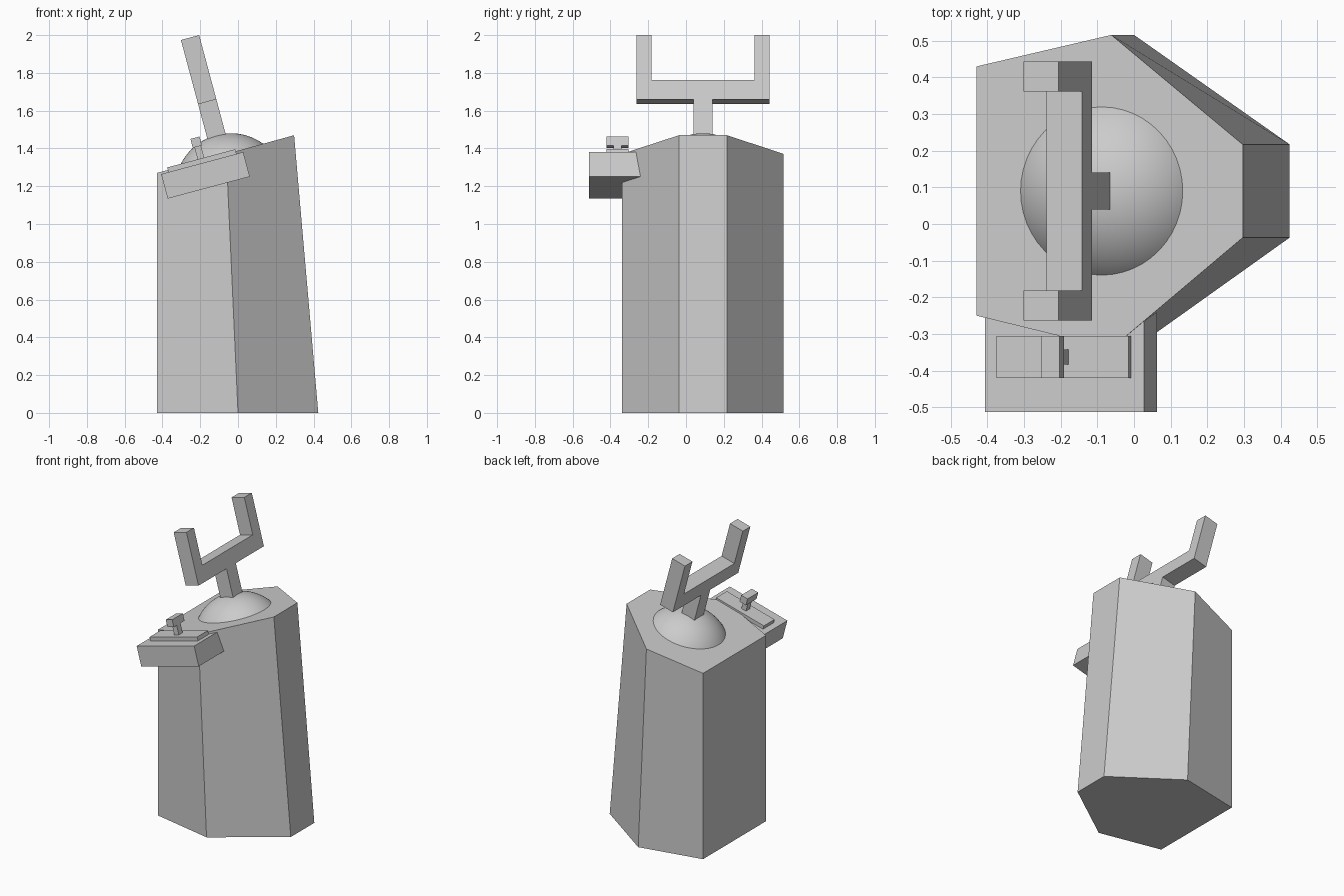
import bpy, bmesh
from math import radians, sqrt
from mathutils import Matrix, Vector

if "Cube" in bpy.data.objects:
    bpy.data.objects.remove(bpy.data.objects["Cube"])

# Tilted frame lying on the sloping top of the pedestal
TILT = Matrix.Translation((-0.087, 0.09, 1.364)) @ Matrix.Rotation(radians(-15), 4, 'Y')


def finish(bm, name, matrix=Matrix()):
    bmesh.ops.recalc_face_normals(bm, faces=bm.faces[:])
    bm.transform(matrix)
    mesh = bpy.data.meshes.new(name)
    bm.to_mesh(mesh)
    bm.free()
    obj = bpy.data.objects.new(name, mesh)
    bpy.context.collection.objects.link(obj)
    return obj


def loft(name, lower, upper, matrix=Matrix()):
    """Solid between two matching outlines."""
    bm = bmesh.new()
    a = [bm.verts.new(p) for p in lower]
    b = [bm.verts.new(p) for p in upper]
    n = len(a)
    bm.faces.new(a[::-1])
    bm.faces.new(b)
    for i in range(n):
        j = (i + 1) % n
        bm.faces.new((a[i], a[j], b[j], b[i]))
    return finish(bm, name, matrix)


def tilted_box(name, x, y, z):
    """Box given by (min, max) ranges; y is in world units."""
    y0, y1 = y[0] - 0.09, y[1] - 0.09
    ring = [(x[0], y0), (x[1], y0), (x[1], y1), (x[0], y1)]
    return loft(name, [(*p, z[0]) for p in ring], [(*p, z[1]) for p in ring], TILT)


# Six-sided pedestal, leaning in on the right, with a sloping top
base = [(-0.43, -0.25), (0, -0.34), (0.425, -0.037), (0.425, 0.217), (0, 0.516), (-0.43, 0.43)]
top = [(-0.43, -0.25), (-0.062, -0.34), (0.297, -0.037), (0.297, 0.217), (-0.062, 0.516), (-0.43, 0.43)]
loft("pedestal", [(x, y, 0) for x, y in base],
     [(x, y, 1.27 + (x + 0.43) * 0.275) for x, y in top])

# Smooth dome: a spherical cap resting on the sloping top
rim, height = 0.23, 0.11
radius = (rim ** 2 + height ** 2) / (2 * height)
bm = bmesh.new()
bmesh.ops.create_uvsphere(bm, u_segments=48, v_segments=48, radius=radius,
                          matrix=Matrix.Translation((0, 0, height - radius)))
bmesh.ops.bisect_plane(bm, geom=bm.verts[:] + bm.edges[:] + bm.faces[:],
                       plane_co=(0, 0, -0.004), plane_no=(0, 0, 1), clear_inner=True)
for f in bm.faces:
    f.smooth = True
finish(bm, "dome", TILT)

# Forked handle: half outline mirrored, then given thickness
half = [(0.05, 0.06), (0.05, 0.293), (0.353, 0.293), (0.353, 0.645), (0.272, 0.645), (0.272, 0.398)]
outline = half + [(-y, z) for y, z in reversed(half)]
loft("forked_handle", [(-0.05, y, z) for y, z in outline],
     [(0.05, y, z) for y, z in outline], TILT)

# Side control box with its raised plate and small T-shaped lever
tilted_box("side_box", (-0.335, 0.115), (-0.513, -0.24), (-0.148, -0.0135))
tilted_box("side_plate", (-0.295, 0.078), (-0.42, -0.305), (-0.02, 0.012))
tilted_box("lever_stem", (-0.128, -0.092), (-0.383, -0.342), (0.005, 0.082))
tilted_box("lever_head", (-0.137, -0.087), (-0.42, -0.305), (0.077, 0.126))
